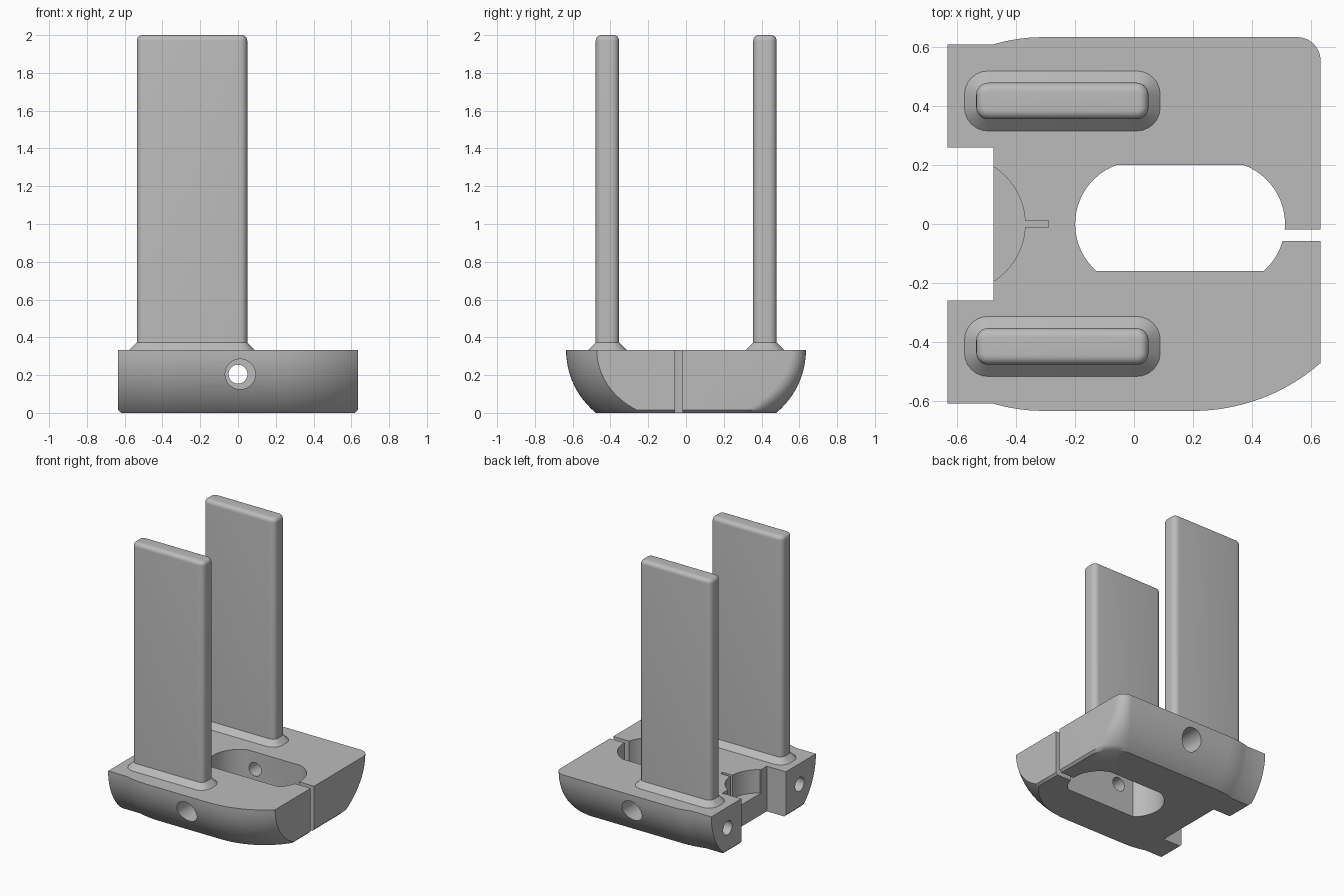
import bpy, bmesh, math
from math import sin, cos, pi, sqrt, asin, radians

cube = bpy.data.objects.get("Cube")
if cube:
    bpy.data.objects.remove(cube, do_unlink=True)

grey = bpy.data.materials.new("plain_grey")
grey.use_nodes = True
GREY = (0.5, 0.5, 0.5, 1)
grey.diffuse_color = GREY
grey.node_tree.nodes["Principled BSDF"].inputs["Base Color"].default_value = GREY


def loft(name, layers):
    """Skin a stack of (z, outline) layers and cap both ends."""
    bm = bmesh.new()
    rings = [[bm.verts.new((x, y, z)) for x, y in pts] for z, pts in layers]
    n = len(rings[0])
    for a, b in zip(rings, rings[1:]):
        for i in range(n):
            j = (i + 1) % n
            bm.faces.new((a[i], a[j], b[j], b[i]))
    bm.faces.new(rings[0][::-1])
    bm.faces.new(rings[-1])
    bmesh.ops.recalc_face_normals(bm, faces=bm.faces)
    mesh = bpy.data.meshes.new(name)
    bm.to_mesh(mesh)
    bm.free()
    mesh.materials.append(grey)
    ob = bpy.data.objects.new(name, mesh)
    bpy.context.collection.objects.link(ob)
    return ob


def arc(cx, cy, r, a0, a1, n=12):
    return [(cx + r * cos(a0 + (a1 - a0) * i / n), cy + r * sin(a0 + (a1 - a0) * i / n))
            for i in range(n + 1)]


def rounded_rect(x0, x1, y0, y1, r):
    pts = []
    for k, (cx, cy) in enumerate([(x1 - r, y1 - r), (x0 + r, y1 - r), (x0 + r, y0 + r), (x1 - r, y0 + r)]):
        pts += arc(cx, cy, r, k * pi / 2, (k + 1) * pi / 2, 6)
    return pts


def smooth(ob):
    bpy.ops.object.select_all(action='DESELECT')
    ob.select_set(True)
    bpy.context.view_layer.objects.active = ob
    bpy.ops.object.shade_smooth_by_angle(angle=radians(30))


TOP, HALF_W, ROLL = 0.333, 0.635, 0.43


def base_outline(z):
    inset = ROLL - sqrt(ROLL ** 2 - (TOP - z) ** 2)
    w = HALF_W - inset
    xe = 0.634 - max(0, 0.015 - z)
    # shallow step into the arms
    blend = [(-0.48 + 0.17 * t, w - 0.025 * (1 - t) ** 2) for t in (0, 0.25, 0.5, 0.75, 1)]
    pts = [(-xe, -w + 0.025)] + [(x, -y) for x, y in blend]
    # broad front corner
    r = 0.66 - inset
    pts += arc(0.2, 0.66 - HALF_W, r, -pi / 2, -pi / 2 + asin((xe - 0.2) / r), 20)
    # tight rear corner
    r = 0.08 + inset * 0.65
    pts += arc(xe - r, w - r, r, 0, pi / 2)
    return pts + blend[::-1] + [(-xe, w - 0.025)]


# Base with rolled underside
steep = asin(TOP / ROLL)
levels = [0, 0.015] + [TOP - ROLL * sin(steep * (1 - k / 12)) for k in range(1, 13)]
base = loft("base", [(z, base_outline(z)) for z in levels])


# Cutters
def box(x0, x1, y0, y1, z0=-0.1, z1=0.5):
    pts = [(x0, y0), (x1, y0), (x1, y1), (x0, y1)]
    return loft("cutter", [(z0, pts), (z1, pts)])


def bore(axis, a, b, r, offset, z):
    ob = loft("cutter", [(t, arc(0, 0, r, 0, 2 * pi * 39 / 40, 39)) for t in (a, b)])
    for v in ob.data.vertices:
        u, s, t = v.co
        v.co = (offset + u, t, z + s) if axis == 'y' else (t, offset + u, z + s)
    bm = bmesh.new()
    bm.from_mesh(ob.data)
    bmesh.ops.recalc_face_normals(bm, faces=bm.faces)
    bm.to_mesh(ob.data)
    bm.free()
    return ob


R = 0.213
up, down = asin(0.2 / R), asin(0.16 / R)
slot = arc(0.3, 0, R, -down, up, 20) + arc(0.013, 0, R, pi - up, pi + down, 20)
a = asin(0.19 / 0.23)
pocket = arc(-0.6, 0, 0.23, -a, a, 20) + [(-0.55, 0.19), (-0.55, -0.19)]

cutters = [
    box(-0.8, -0.478, -0.26, 0.26),                            # end notch
    loft("cutter", [(-0.1, slot), (0.5, slot)]),               # central opening
    box(0.45, 0.8, -0.057, -0.018),                            # clamp slit
    loft("cutter", [(0.16, pocket), (0.5, pocket)]),           # curved pocket
    box(-0.4, -0.29, -0.012, 0.012, 0.16),                     # relief slit
    bore('y', -0.8, 0.8, 0.05, 0.0, 0.205),                    # cross bolt hole
    bore('y', -0.8, -0.42, 0.08, 0.012, 0.205),                # bolt head recesses
    bore('y', 0.42, 0.8, 0.08, 0.012, 0.205),
    bore('x', -0.8, -0.3, 0.052, -0.42, 0.18),                 # arm holes
    bore('x', -0.8, -0.3, 0.052, 0.42, 0.18),
]
bpy.context.view_layer.objects.active = base
for c in cutters:
    c.hide_render = True
    m = base.modifiers.new("cut", 'BOOLEAN')
    m.operation, m.solver, m.object = 'DIFFERENCE', 'EXACT', c
    bpy.ops.object.modifier_apply(modifier=m.name)
    bpy.data.objects.remove(c, do_unlink=True)
smooth(base)

# Upright plates with flared feet
for name, cy in (("front_plate", -0.416), ("rear_plate", 0.418)):
    def ring(z, grow, r):
        return z, rounded_rect(-0.536 - grow, 0.049 + grow, cy - 0.062 - grow, cy + 0.062 + grow, r)
    layers = [ring(TOP - 0.01, 0.04, 0.08), ring(TOP, 0.04, 0.08), ring(TOP + 0.04, 0, 0.04)]
    for k in range(7):
        t = k * pi / 12
        g = 0.03 * (1 - cos(t))
        layers.append(ring(1.97 + 0.03 * sin(t), -g, 0.04 - g))
    smooth(loft(name, layers))
